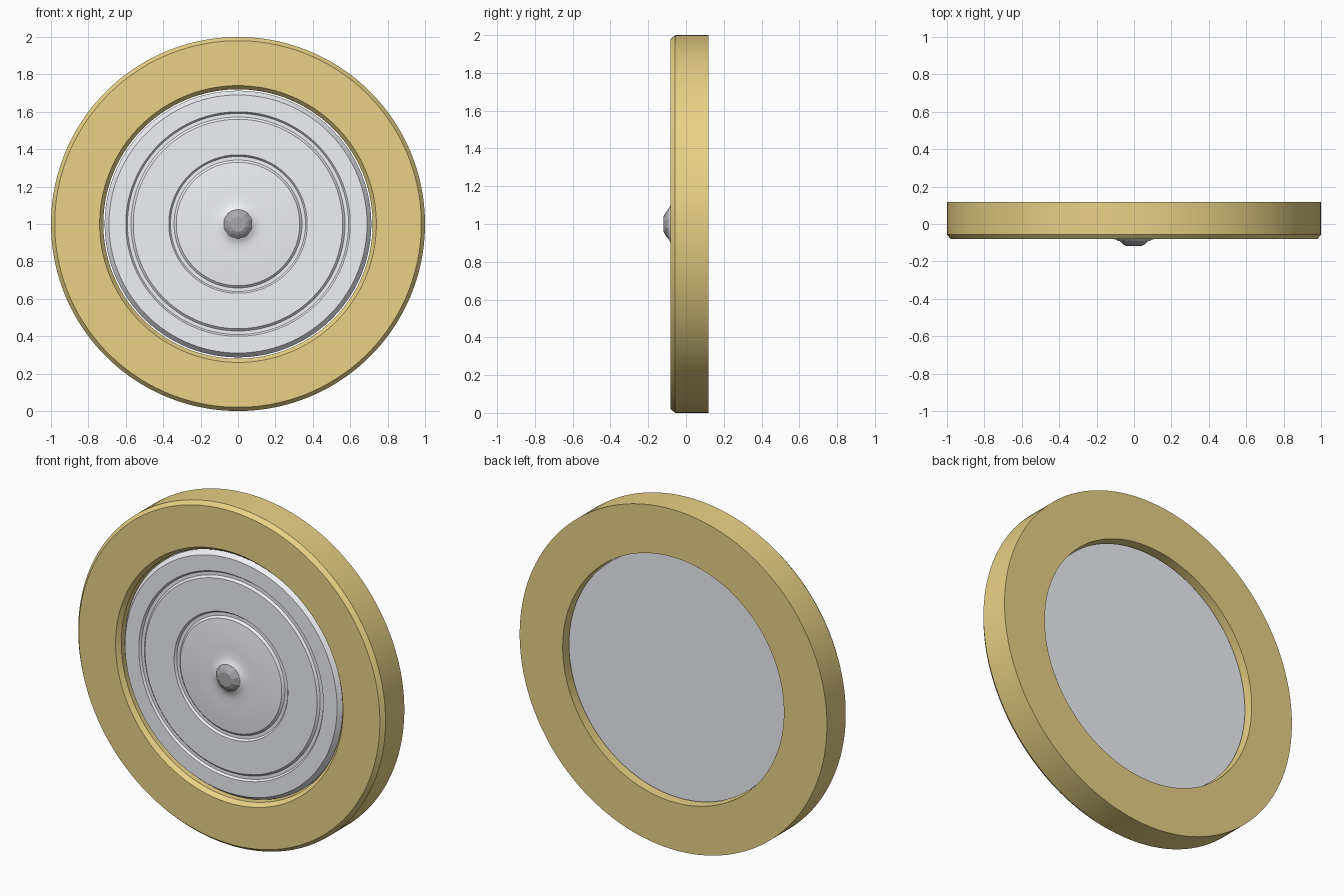
import bpy, math

if "Cube" in bpy.data.objects:
    bpy.data.objects.remove(bpy.data.objects["Cube"])


def lathe(name, profile, sides, color, closed=False, smooth=True):
    """Spin (radius, y) points around the y axis through z = 1."""
    verts, rows, faces = [], [], []
    for r, y in profile:
        count = sides if r > 0 else 1
        rows.append([len(verts) + i for i in range(count)])
        for i in range(count):
            a = 2 * math.pi * (i + 0.5) / sides
            verts.append((r * math.cos(a), y, 1 + r * math.sin(a)))
    pairs = list(zip(rows, rows[1:] + rows[:1])) if closed else list(zip(rows, rows[1:]))
    for a, b in pairs:
        for i in range(sides):
            j = (i + 1) % sides
            quad = [a[i % len(a)], a[j % len(a)], b[j % len(b)], b[i % len(b)]]
            faces.append(list(dict.fromkeys(quad)))
    mesh = bpy.data.meshes.new(name)
    mesh.from_pydata(verts, [], faces)
    mesh.update()
    obj = bpy.data.objects.new(name, mesh)
    bpy.context.collection.objects.link(obj)
    bpy.ops.object.select_all(action='DESELECT')
    obj.select_set(True)
    bpy.context.view_layer.objects.active = obj
    # consistent outward normals
    bpy.ops.object.mode_set(mode='EDIT')
    bpy.ops.mesh.select_all(action='SELECT')
    bpy.ops.mesh.normals_make_consistent(inside=False)
    bpy.ops.object.mode_set(mode='OBJECT')
    if smooth:
        bpy.ops.object.shade_smooth_by_angle(angle=math.radians(25))
    mat = bpy.data.materials.new(name + "_paint")
    mat.diffuse_color = color
    mat.use_nodes = True
    mat.node_tree.nodes["Principled BSDF"].inputs["Base Color"].default_value = mat.diffuse_color
    mesh.materials.append(mat)
    return obj


# Tan outer ring, chamfered on the front edges
lathe("outer_ring",
      [(1.0, 0.118), (1.0, -0.057), (0.98, -0.081), (0.74, -0.081),
       (0.72, -0.057), (0.72, 0.118)],
      128, (0.81, 0.64, 0.235, 1), closed=True)


def groove(outer, inner, y, depth=0.012):
    """Four points of a shallow round groove, from outside in."""
    return [(outer, y), (outer - 0.009, y + depth),
            (inner + 0.012, y + depth), (inner, y)]


# Light disc with two grooves, a slightly domed middle and a flare to the nut
front = -0.065
dome = [(0.33 - 0.20 * t, front - 0.012 * math.sin(t * math.pi / 2))
        for t in (0.15, 0.35, 0.6, 0.8, 1.0)]
lathe("centre_disc",
      [(0, 0.07), (0.713, 0.07), (0.713, -0.035), (0.69, front)]
      + groove(0.60, 0.56, front) + groove(0.37, 0.33, front) + dome
      + [(0.11, -0.080), (0.095, -0.084), (0.08, -0.092), (0, -0.092)],
      128, (0.87, 0.88, 0.92, 1))

# Faceted hub nut
lathe("hub_nut",
      [(0, -0.07), (0.082, -0.07), (0.08, -0.092), (0.06, -0.109),
       (0.042, -0.118), (0, -0.118)], 10, (0.4, 0.4, 0.42, 1), smooth=False)
